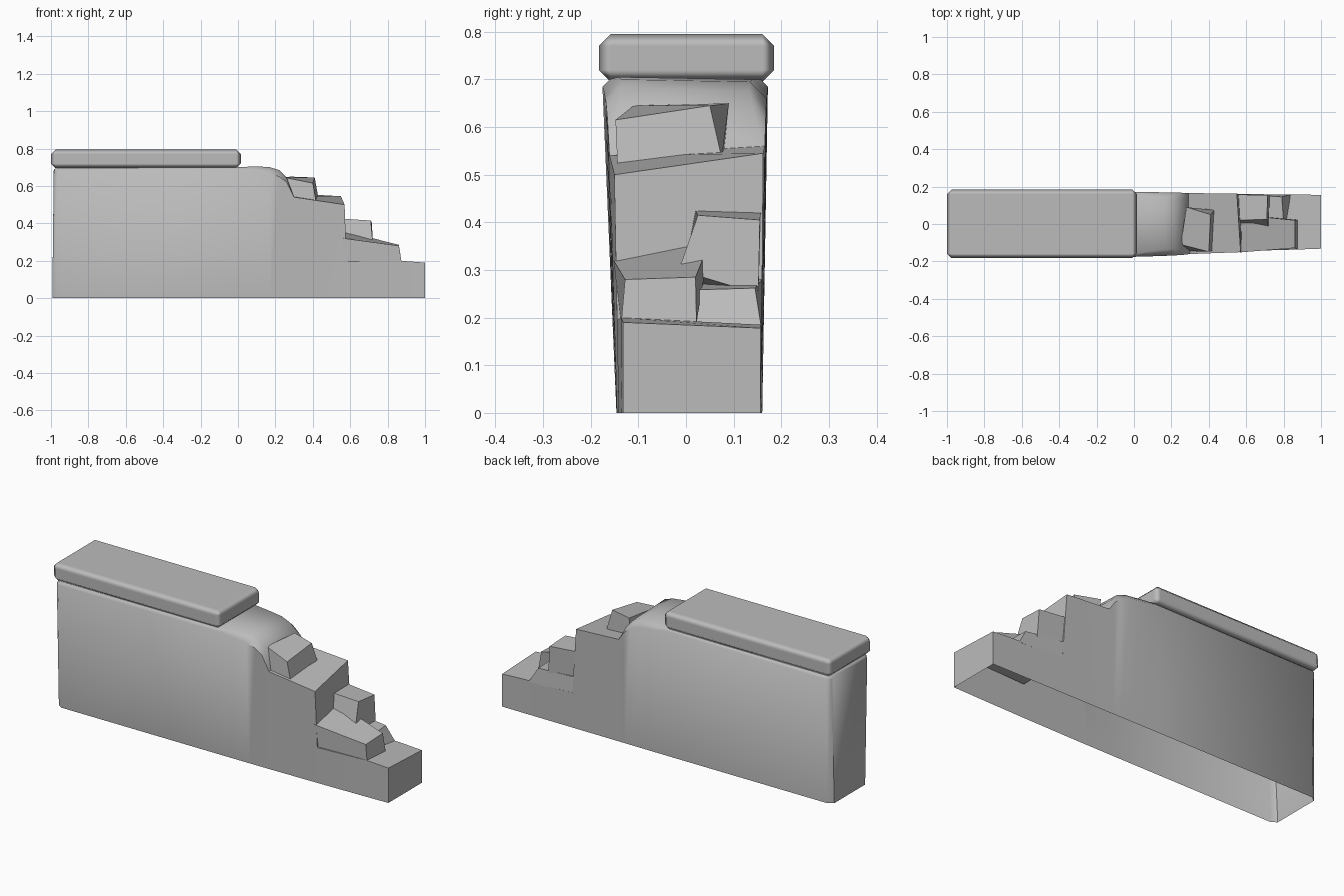
import bpy
import bmesh
from math import radians

cube = bpy.data.objects.get("Cube")
if cube:
    bpy.data.objects.remove(cube, do_unlink=True)

stone = bpy.data.materials.new("plain_grey_stone")
stone.use_nodes = True
GREY = (0.5, 0.5, 0.5, 1)
stone.diffuse_color = GREY
stone.node_tree.nodes["Principled BSDF"].inputs["Base Color"].default_value = GREY


def finish(name, bm):
    """Turn a bmesh into a named grey object."""
    bmesh.ops.recalc_face_normals(bm, faces=bm.faces[:])
    mesh = bpy.data.meshes.new(name)
    bm.to_mesh(mesh)
    bm.free()
    mesh.materials.append(stone)
    obj = bpy.data.objects.new(name, mesh)
    bpy.context.collection.objects.link(obj)
    return obj


def smooth(obj, degrees):
    bpy.ops.object.select_all(action="DESELECT")
    obj.select_set(True)
    bpy.context.view_layer.objects.active = obj
    bpy.ops.object.shade_smooth_by_angle(angle=radians(degrees))


def front_y(x, z):
    t = max(0, x)
    return -0.146 - 0.042 * z * (1 - t) + 0.014 * t * t


def back_y(x, z):
    t = max(0, x)
    return 0.16 + 0.017 * z * (1 - t) - 0.004 * t


# Wall body: cross-sections along its length, open underneath.
# Each is front x, front z, back x, back z, rounding of the top corners.
sections = [
    (-0.985, 0.69, -0.985, 0.69, 0.015),
    (-0.965, 0.695, -0.965, 0.695, 0.015),
    (0, 0.7, 0, 0.7, 0.015),
    (0.1, 0.705, 0.1, 0.7, 0.03),
    (0.17, 0.7, 0.17, 0.695, 0.035),
    (0.22, 0.685, 0.22, 0.675, 0.035),
    (0.26, 0.645, 0.26, 0.63, 0.025),
    (0.3, 0.54, 0.29, 0.56, 0),
    (0.57, 0.5, 0.55, 0.545, 0),
    (0.58, 0.195, 0.575, 0.19, 0),
    (0.87, 0.2, 0.87, 0.185, 0),
    (1, 0.19, 1, 0.178, 0),
]
bm = bmesh.new()
rings = []
for i, (xf, zf, xb, zb, r) in enumerate(sections):
    end = 0.02 if i == 0 else 0
    lean = 0.008 if i == 0 else 0
    yf, yb = front_y(xf, zf) + end, back_y(xb, zb) - end
    ring = [(xf - lean, front_y(xf, 0) + end, 0), (xf, yf, zf - r),
            (xf, yf + r, zf), (xb, yb - r, zb),
            (xb, yb, zb - r), (xb - lean, back_y(xb, 0) - end, 0)]
    rings.append([bm.verts.new(p) for p in ring])
for a, b in zip(rings, rings[1:]):
    for j in range(5):
        bm.faces.new((a[j], a[j + 1], b[j + 1], b[j]))
for ring in (rings[0], rings[-1]):
    bm.faces.new(ring)
bmesh.ops.remove_doubles(bm, verts=bm.verts[:], dist=0.0005)
smooth(finish("wall_body", bm), 48)


# Rough stones of the broken end: four top corners, then the foot of the face
def rough_stone(name, top, foot, base):
    bm = bmesh.new()
    low = [(top[0][0], foot[1][1], base), (top[1][0], foot[0][1], base),
           foot[0], foot[1]]
    low[0], low[1] = ((top[0][0], foot[1][1], base),
                      (top[1][0], foot[0][1], base))
    t = [bm.verts.new(p) for p in top]
    b = [bm.verts.new(p) for p in low]
    bm.faces.new(t)
    bm.faces.new(b)
    for i in range(4):
        k = (i + 1) % 4
        bm.faces.new((t[i], t[k], b[k], b[i]))
    return finish(name, bm)


# Corner order: inner front, inner back, outer back, outer front;
# the foot runs from the back corner to the front corner.
rough_stone("upper_stone",
            [(0.25, -0.11, 0.645), (0.28, 0.09, 0.65),
             (0.41, 0.05, 0.645), (0.4, -0.148, 0.615)],
            [(0.43, 0.075, 0.535), (0.42, -0.143, 0.5)], 0.5)
rough_stone("middle_stone",
            [(0.555, 0.02, 0.425), (0.555, 0.157, 0.42),
             (0.715, 0.155, 0.405), (0.71, 0.025, 0.415)],
            [(0.725, 0.152, 0.25), (0.72, -0.015, 0.3)], 0.25)
rough_stone("lower_front_stone",
            [(0.565, -0.152, 0.32), (0.565, 0.05, 0.36),
             (0.86, 0.02, 0.285), (0.86, -0.128, 0.28)],
            [(0.875, 0.022, 0.19), (0.875, -0.136, 0.19)], 0.18)
rough_stone("lower_back_stone",
            [(0.565, 0, 0.28), (0.565, 0.16, 0.28),
             (0.79, 0.145, 0.262), (0.8, 0.01, 0.258)],
            [(0.84, 0.158, 0.18), (0.82, 0.01, 0.18)], 0.18)

# Capping slab with softened edges
bm = bmesh.new()
bmesh.ops.create_cube(bm, size=1)
for v in bm.verts:
    v.co.x = v.co.x * 1.015 - 0.4925
    v.co.y = v.co.y * 0.368 + 0.001
    v.co.z = v.co.z * 0.1 + 0.745
slab = finish("cap_slab", bm)
smooth(slab, 60)
bevel = slab.modifiers.new("soft_edges", "BEVEL")
bevel.width = 0.025
bevel.segments = 1
bevel.harden_normals = True
for p in slab.data.polygons:
    p.use_smooth = True
